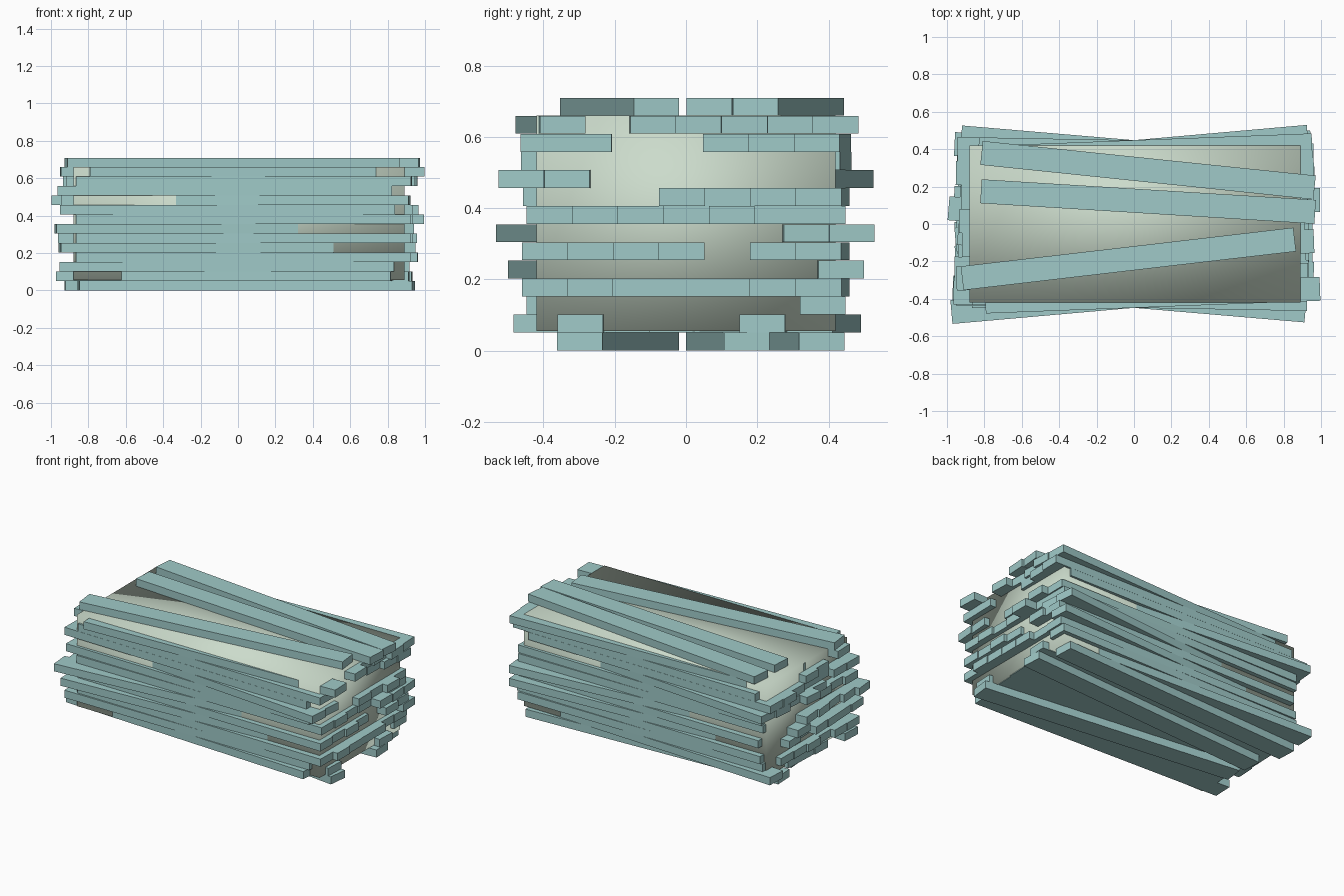
import bpy, bmesh, math, random

if "Cube" in bpy.data.objects:
    bpy.data.objects.remove(bpy.data.objects["Cube"])

random.seed(4)
LENGTH, WIDTH, PITCH = 1.79, 0.128, 0.71 / 14


def material(name, rgb):
    m = bpy.data.materials.new(name)
    m.diffuse_color = (*rgb, 1)
    m.use_nodes = True
    m.node_tree.nodes["Principled BSDF"].inputs["Base Color"].default_value = m.diffuse_color
    return m


wood = material("pale teal plank", (0.35, 0.59, 0.58))
filler = material("pale green filler", (0.60, 0.71, 0.60))


def box_mesh(name, size, mat):
    mesh = bpy.data.meshes.new(name)
    bm = bmesh.new()
    bmesh.ops.create_cube(bm, size=1)
    for v in bm.verts:
        v.co = [c * s for c, s in zip(v.co, size)]
    bm.to_mesh(mesh)
    bm.free()
    mesh.materials.append(mat)
    return mesh


def place(name, mesh, loc, angle=0.0):
    ob = bpy.data.objects.new(name, mesh)
    ob.location = loc
    ob.rotation_euler.z = angle
    bpy.context.collection.objects.link(ob)
    return ob


plank = box_mesh("plank", (LENGTH, WIDTH, PITCH - 0.0006), wood)

# Smooth-shaded block filling the middle of the stack
core = box_mesh("core_block", (1.77, 0.84, 0.605), filler)
for p in core.polygons:
    p.use_smooth = True
place("core_block", core, (0.005, 0, 0.3575))

# Middle layers: (turn, slide of the front plank, rows that stick out to the right)
layers = {
    1: (-0.045, -0.075, (1, 5)),
    2: (0.0, -0.06, (6,)),
    3: (-0.013, 0.03, (0, 1, 2, 3, 4, 5, 6)),
    4: (0.055, -0.055, (6,)),
    5: (-0.013, 0.03, (0, 1, 2, 3, 5, 6)),
    6: (0.088, -0.085, (5, 6)),
    7: (0.0, 0.03, (0, 1, 2, 3, 4, 5, 6)),
    8: (-0.012, -0.055, (3, 4, 5, 6)),
    9: (-0.085, 0.025, (0, 1)),
    10: (-0.018, -0.07, ()),
    11: (-0.018, 0.03, (0, 1, 4, 5, 6)),
    12: (0.038, 0.10, (0, 2, 3, 4, 5, 6)),
}
for k, (turn, front_slide, right_rows) in layers.items():
    for row in range(7):
        slide = random.uniform(0.015, 0.07) * (1 if row in right_rows else -1)
        if row == 0:
            slide = front_slide
        if k == 9 and row == 3:
            slide = -0.1
        if k == 7 and row == 4:
            slide = 0.1
        y = (row - 3) * WIDTH
        place(f"layer_{k}_plank_{row}", plank,
              (slide * math.cos(turn), y + slide * math.sin(turn), (k + 0.5) * PITCH), turn)

# Loose planks on the top and bottom: (layer, centre x, left end y, right end y)
loose = [
    (13, 0.075, 0.38, 0.195),
    (13, 0.075, 0.175, 0.065),
    (13, -0.03, -0.29, -0.083),
    (0, 0.05, -0.083, -0.298),
    (0, 0.04, 0.064, 0.171),
    (0, -0.03, 0.299, 0.381),
]
for i, (k, x, yl, yr) in enumerate(loose):
    place(f"{'top' if k else 'bottom'}_plank_{i % 3}", plank,
          (x, (yl + yr) / 2, (k + 0.5) * PITCH), math.asin((yr - yl) / LENGTH))
